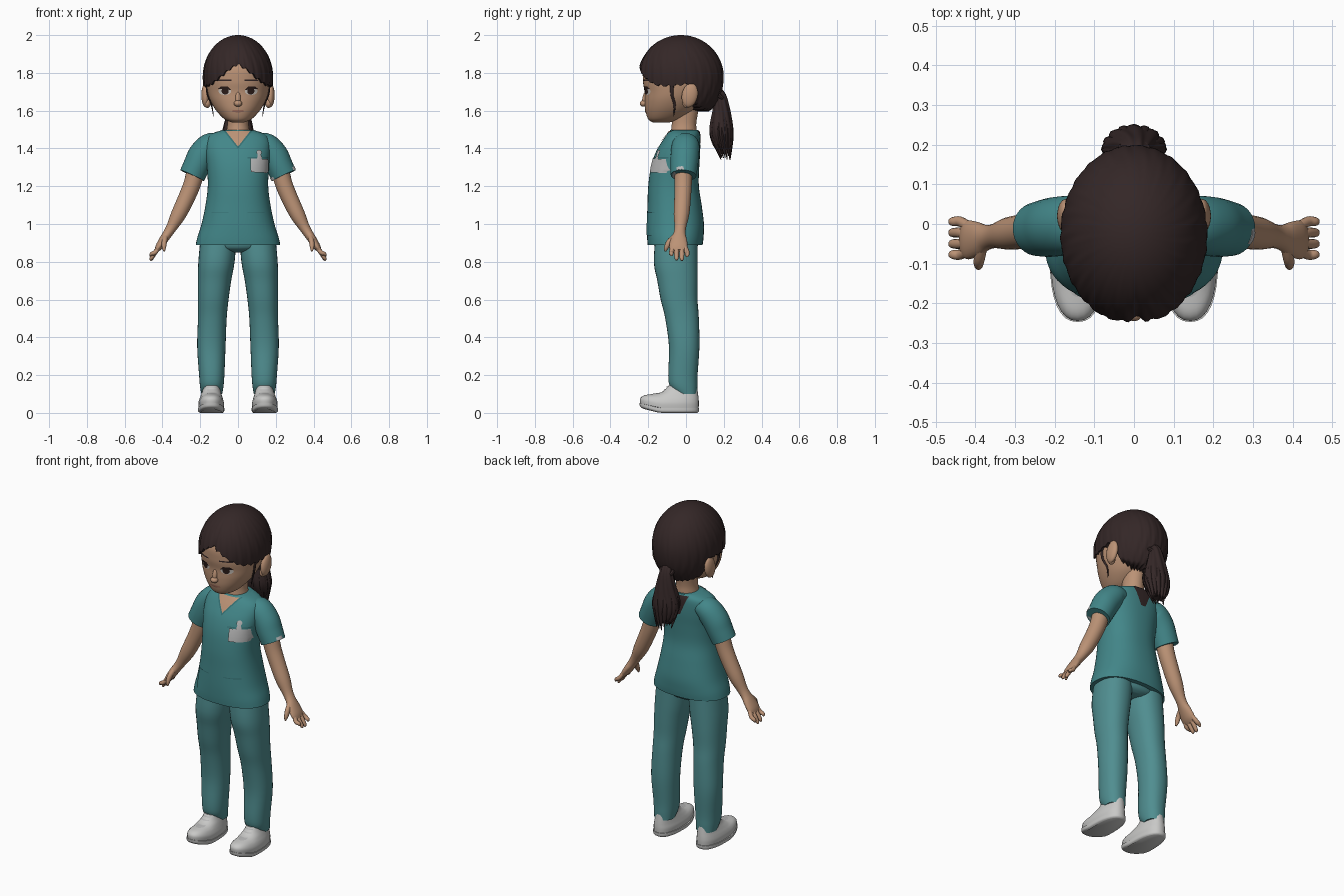
import bpy, bmesh, math, random
from mathutils import Vector
from mathutils.bvhtree import BVHTree

random.seed(4)
old = bpy.data.objects.get("Cube")
if old:
    bpy.data.objects.remove(old)


def material(name, r, g, b):
    m = bpy.data.materials.new(name)
    m.use_nodes = True
    m.diffuse_color = (r, g, b, 1)
    m.node_tree.nodes["Principled BSDF"].inputs["Base Color"].default_value = (r, g, b, 1)
    return m


SKIN = material("skin", .5, .29, .18)
HAIR = material("dark_brown_hair", .034, .02, .02)
SHIRT = material("teal_shirt", .055, .24, .25)
TRIM = material("dark_teal_trim", .035, .16, .17)
PANTS = material("teal_trousers", .08, .27, .28)
SHOE = material("light_grey_shoe", .58, .58, .57)
BADGE = material("grey_plastic", .48, .48, .48)
EYE = material("eye_brown", .025, .012, .01)
WHITE = material("eye_white", .6, .55, .5)
LIP = material("lip", .36, .16, .11)


def finish(name, bm, mat, angle=50):
    mesh = bpy.data.meshes.new(name)
    bm.to_mesh(mesh)
    bm.free()
    mesh.materials.append(mat)
    ob = bpy.data.objects.new(name, mesh)
    bpy.context.collection.objects.link(ob)
    bpy.ops.object.select_all(action='DESELECT')
    ob.select_set(True)
    bpy.context.view_layer.objects.active = ob
    bpy.ops.object.shade_smooth_by_angle(angle=math.radians(angle))
    return ob


def skin_rings(bm, rings):
    """Bridge equal rings of points and cap both ends."""
    rows = [[bm.verts.new(p) for p in ring] for ring in rings]
    n = len(rows[0])
    for a, b in zip(rows, rows[1:]):
        for i in range(n):
            j = (i + 1) % n
            bm.faces.new((a[i], a[j], b[j], b[i]))
    bm.faces.new(rows[0])
    bm.faces.new(rows[-1])
    bmesh.ops.recalc_face_normals(bm, faces=bm.faces)


def smooth_rows(rows, sub):
    """Catmull-Rom interpolation through the rows."""
    out = []
    for i in range(len(rows) - 1):
        quad = [rows[min(max(i + k, 0), len(rows) - 1)] for k in (-1, 0, 1, 2)]
        for s in range(sub):
            t = s / sub
            out.append([b + .5 * t * (c - a + t * (2*a - 5*b + 4*c - d + t * (3*(b - c) + d - a)))
                        for a, b, c, d in zip(*quad)])
    return out + [list(rows[-1])]


def loft(name, rows, mat, side=1, tilt=False, n=32, sub=4, power=2, ripple=0, warp=None):
    """Rows are (x, y, z, half width, half depth); tilt turns rings across the path."""
    rows = smooth_rows([(r[0] * side,) + tuple(r[1:]) for r in rows], sub)
    rings = []
    for k, (x, y, z, rx, ry) in enumerate(rows):
        u, v = Vector((1, 0, 0)), Vector((0, 1, 0))
        if tilt:
            t = (Vector(rows[min(k + 1, len(rows) - 1)][:3]) - Vector(rows[max(k - 1, 0)][:3])).normalized()
            u = v.cross(t).normalized()
            v = t.cross(u)
        ring = []
        for i in range(n):
            a = math.tau * i / n
            c, s = math.cos(a), math.sin(a)
            g = 1 + ripple * math.sin(9 * a + k * .35)
            p = Vector((x, y, z)) + u * (g * rx * math.copysign(abs(c) ** (2 / power), c)) \
                + v * (g * ry * math.copysign(abs(s) ** (2 / power), s))
            ring.append(warp(p) if warp else p)
        rings.append(ring)
    bm = bmesh.new()
    skin_rings(bm, rings)
    return finish(name, bm, mat)


def band(z, half, front, back, x=0):
    return (x, (front + back) / 2, z, half, (back - front) / 2)


def ball(name, centre, radii, mat, tip=0):
    bm = bmesh.new()
    bmesh.ops.create_uvsphere(bm, u_segments=24, v_segments=16, radius=1)
    ob = finish(name, bm, mat)
    ob.location, ob.scale, ob.rotation_euler = centre, radii, (tip, 0, 0)
    return ob


def tree(ob):
    return BVHTree.FromPolygons([v.co for v in ob.data.vertices], [p.vertices for p in ob.data.polygons])


def plate(name, target, shape, mat, lift=.004, facing=-1, n=14):
    """Thin sheet that follows a surface; shape maps (u, v) to (x, z)."""
    bm = bmesh.new()
    grid = {}
    for i in range(n + 1):
        for j in range(n + 1):
            x, z = shape(i / n, j / n)
            hit = target.ray_cast(Vector((x, facing, z)), Vector((0, -facing, 0)))[0]
            y = hit.y if hit else 0
            grid[i, j] = bm.verts.new((x, y + facing * lift, z))
    for i in range(n):
        for j in range(n):
            bm.faces.new((grid[i, j], grid[i + 1, j], grid[i + 1, j + 1], grid[i, j + 1]))
    bmesh.ops.remove_doubles(bm, verts=bm.verts, dist=.00005)
    bm.normal_update()
    bmesh.ops.reverse_faces(bm, faces=[f for f in bm.faces if f.normal.y * facing < 0])
    return finish(name, bm, mat)


def disc(x, z, rx, rz):
    return lambda u, v: (x + rx * u * math.cos(math.tau * v), z + rz * u * math.sin(math.tau * v))


def quad(a, b, c, d):
    a, b, c, d = map(Vector, (a, b, c, d))
    return lambda u, v: tuple(a.lerp(b, u).lerp(d.lerp(c, u), v))


# Head and neck
head = loft("head", [band(1.537, .03, -.175, -.09), band(1.555, .072, -.2, -.03), band(1.6, .115, -.215, .04),
                     band(1.65, .145, -.219, .08), band(1.7, .162, -.219, .11), band(1.76, .17, -.228, .14),
                     band(1.84, .165, -.22, .14), band(1.92, .11, -.15, .09), band(1.95, .05, -.08, .03)],
            SKIN, n=48, sub=6, power=2.15)
loft("neck", [band(1.42, .075, -.09, .05), band(1.49, .062, -.08, .055), band(1.54, .056, -.075, .055),
              band(1.62, .06, -.08, .07)], SKIN)
face = tree(head)
ball("nose_tip", (0, -.224, 1.638), (.022, .021, .017), SKIN)
ball("nose_bridge", (0, -.217, 1.665), (.014, .014, .04), SKIN, -.2)
plate("mouth", face, disc(0, 1.598, .034, .007), LIP, .003)

for side, label in ((1, "left"), (-1, "right")):
    # Face details
    plate(label + "_eye_white", face, disc(.07 * side, 1.703, .034, .02), WHITE, .002)
    plate(label + "_iris", face, disc(.068 * side, 1.704, .019, .019), EYE, .004)
    plate(label + "_lashes", face, quad((.036 * side, 1.71), (.108 * side, 1.715),
                                        (.09 * side, 1.728), (.055 * side, 1.728)), EYE, .005)
    plate(label + "_eyebrow", face, quad((.035 * side, 1.757), (.11 * side, 1.757),
                                         (.1 * side, 1.766), (.035 * side, 1.764)), HAIR, .003)
    ball(label + "_ear", (.172 * side, .02, 1.682), (.022, .042, .064), SKIN, -.2)
    ball(label + "_ear_lobe", (.162 * side, .005, 1.64), (.018, .024, .026), SKIN)
    loft(label + "_loose_strand", [(.165, -.07, 1.76, .008, .012), (.162, -.075, 1.69, .005, .008),
                                   (.14, -.06, 1.63, .004, .006), (.13, -.065, 1.57, .001, .001)],
         HAIR, side, True, n=8)

# Hair cap with a parted fringe; the rim height depends on the direction
RIM = [(0, 1.845), (.25, 1.82), (.56, 1.775), (.9, 1.738), (1.3, 1.73), (1.75, 1.742), (1.87, 1.7),
       (2, 1.635), (2.4, 1.61), (3.2, 1.6)]


def rim_height(a):
    for (a0, z0), (a1, z1) in zip(RIM, RIM[1:]):
        if a <= a1:
            return z0 + (z1 - z0) * (a - a0) / (a1 - a0)
    return RIM[-1][1]


def hair_point(a, t, shrink=1):
    d = abs(a)
    end = math.acos((rim_height(d) + .006 * math.sin(a * 31) - 1.78) / .22)
    phi = .03 + (end - .03) * t
    r = math.sin(phi)
    if phi > math.pi / 2:
        r **= .7
    part = .035 * math.exp(-((a - .06) / .07) ** 2) * max(0, t - .3)
    r *= shrink * (1 - part * 2 + .008 * math.sin(a * 26 + 3 * math.sin(phi * 3)) * t
                   + .005 * math.sin(a * 47 - phi * 5) * t)
    return (.185 * r * math.sin(a), -.027 - .226 * r * math.cos(a), 1.78 + .22 * math.cos(phi))


angles = [math.tau * i / 160 - math.pi for i in range(160)]
bm = bmesh.new()
skin_rings(bm, [[hair_point(a, k / 36) for a in angles] for k in range(37)]
           + [[hair_point(a, 1, s) for a in angles] for s in (.85, .5)])
finish("hair_cap", bm, HAIR, 70)

# Ponytail with ragged lower strands
loft("ponytail", [(0, .14, 1.71, .03, .03), (0, .18, 1.675, .036, .032), (0, .188, 1.6, .055, .046),
                  (0, .186, 1.5, .078, .062), (0, .192, 1.43, .066, .05), (0, .205, 1.375, .03, .025)],
     HAIR, tilt=True, n=72, sub=6, ripple=.05)
for k in range(16):
    a = math.tau * k / 16
    c, s = math.cos(a), math.sin(a)
    drop = random.uniform(1.335, 1.4)
    loft("ponytail_strand", [(.03 * c, .187 + .025 * s, 1.62, .012, .012), (.066 * c, .187 + .05 * s, 1.5, .016, .014),
                             (.058 * c, .195 + .042 * s, 1.43, .014, .012), (.045 * c, .208 + .025 * s, drop, .002, .002)],
         HAIR, tilt=True, n=8)
bpy.ops.mesh.primitive_torus_add(location=(0, .175, 1.68), rotation=(-.7, 0, 0), major_radius=.036,
                                 minor_radius=.012, major_segments=24, minor_segments=8)
tie = bpy.context.object
tie.name = "hair_tie"
tie.data.materials.append(HAIR)

# Shirt
shirt = loft("shirt_body", [band(.888, .224, -.203, .088), band(.93, .215, -.206, .093), band(1, .193, -.207, .095),
                            band(1.1, .172, -.204, .083), band(1.2, .16, -.2, .068), band(1.3, .164, -.186, .07),
                            band(1.38, .172, -.16, .075), band(1.44, .17, -.125, .075), band(1.475, .145, -.1, .072),
                            band(1.497, .085, -.083, .065)], SHIRT, n=56, sub=5, power=2.3)
chest = tree(shirt)
plate("neckline_skin", chest, quad((0, 1.408), (0, 1.408), (.066, 1.492), (-.066, 1.492)), SKIN)
plate("nape_hair", chest, quad((-.015, 1.38), (.015, 1.38), (.062, 1.492), (-.062, 1.492)), HAIR, facing=1)
for side, label in ((1, "left"), (-1, "right")):
    plate(label + "_collar_trim", chest, quad((0, 1.398), (0, 1.41), (.066 * side, 1.494), (.077 * side, 1.494)),
          TRIM, .006)
    plate(label + "_lower_pocket", chest, quad((.05 * side, .94), (.15 * side, .94), (.14 * side, 1.06),
                                               (.05 * side, 1.06)), SHIRT)
    plate(label + "_pocket_seam", chest, quad((.05 * side, 1.057), (.14 * side, 1.057), (.14 * side, 1.061),
                                              (.05 * side, 1.061)), TRIM, .005)

# Chest badge and clip
plate("badge_card", chest, quad((.068, 1.275), (.163, 1.27), (.16, 1.343), (.065, 1.347)), BADGE, .009)
plate("badge_clip", chest, quad((.1, 1.34), (.13, 1.34), (.12, 1.372), (.105, 1.372)), BADGE, .009)
plate("badge_clip_top", chest, disc(.112, 1.379, .014, .014), BADGE, .009)
plate("chest_seam", chest, quad((.05, 1.348), (.17, 1.348), (.17, 1.354), (.05, 1.354)), TRIM, .005)


def toe_spring(p):
    return Vector((p.x, p.y, p.z + max(0, -.14 - p.y) * .25))


for side, label in ((1, "left"), (-1, "right")):
    # Sleeve, arm and hand
    loft(label + "_sleeve", [(.1, 0, 1.425, .05, .06), (.145, -.002, 1.415, .068, .073), (.19, -.006, 1.365, .074, .075),
                             (.218, -.01, 1.31, .071, .073), (.243, -.013, 1.257, .069, .068)], SHIRT, side, True)
    loft(label + "_arm", [(.215, -.013, 1.32, .05, .048), (.24, -.015, 1.22, .046, .046), (.272, -.018, 1.14, .044, .044),
                          (.315, -.024, 1.05, .04, .041), (.35, -.03, .985, .029, .031), (.372, -.034, .95, .025, .032),
                          (.392, -.038, .92, .023, .043), (.418, -.04, .88, .019, .049), (.432, -.04, .858, .011, .042)],
         SKIN, side, True, n=24)
    for k, (y, drop) in enumerate(((-.077, .83), (-.05, .808), (-.022, .805), (.006, .825))):
        loft(label + "_finger", [(.415, -.04 + (y + .04) * .7, .885, .011, .013), (.438, y, .85, .012, .013),
                                 (.458, y, drop + .012, .01, .011), (.462, y, drop, .004, .005)],
             SKIN, side, True, n=12)
    loft(label + "_thumb", [(.383, -.055, .935, .014, .016), (.39, -.088, .905, .014, .016),
                            (.392, -.104, .875, .011, .012), (.39, -.11, .855, .004, .005)], SKIN, side, True, n=12)

    # Trouser leg
    loft(label + "_trouser_leg", [band(.96, .095, -.16, .06, .1), band(.8, .096, -.17, .062, .114),
                                  band(.7, .088, -.152, .062, .124), band(.6, .081, -.134, .061, .131),
                                  band(.5, .076, -.11, .068, .136), band(.35, .075, -.09, .071, .141),
                                  band(.2, .067, -.094, .061, .139), band(.14, .062, -.085, .06, .139),
                                  band(.1, .055, -.05, .058, .139)], PANTS, side, power=2.2)

    # Shoe with sole and laces
    loft(label + "_sole", [band(0, .06, -.225, .06, .141), band(.008, .069, -.243, .068, .142),
                           band(.026, .07, -.247, .07, .142)], SHOE, side, power=2.4, warp=toe_spring)
    shoe = loft(label + "_shoe", [band(.024, .066, -.243, .067, .142), band(.05, .068, -.243, .068, .142),
                                  band(.072, .063, -.222, .067, .142), (band(.092, .056, -.175, .065, .141)),
                                  band(.115, .049, -.12, .062, .14), band(.145, .043, -.092, .058, .139)],
                SHOE, side, power=2.3, warp=toe_spring)
    laces = tree(shoe)
    for z in (.1, .118, .134):
        plate(label + "_lace", laces, quad((.115 * side, z), (.165 * side, z), (.165 * side, z + .005),
                                           (.115 * side, z + .005)), BADGE, .005)

# Hips joining the legs, and the white tab on the left sleeve hem
loft("trouser_hips", [band(.85, .07, -.11, .03), band(.875, .17, -.165, .06), band(.95, .19, -.17, .07)], PANTS)
loft("sleeve_tab", [(.234, -.022, 1.274, .0715, .05), (.242, -.022, 1.258, .0715, .05)], BADGE, tilt=True)
